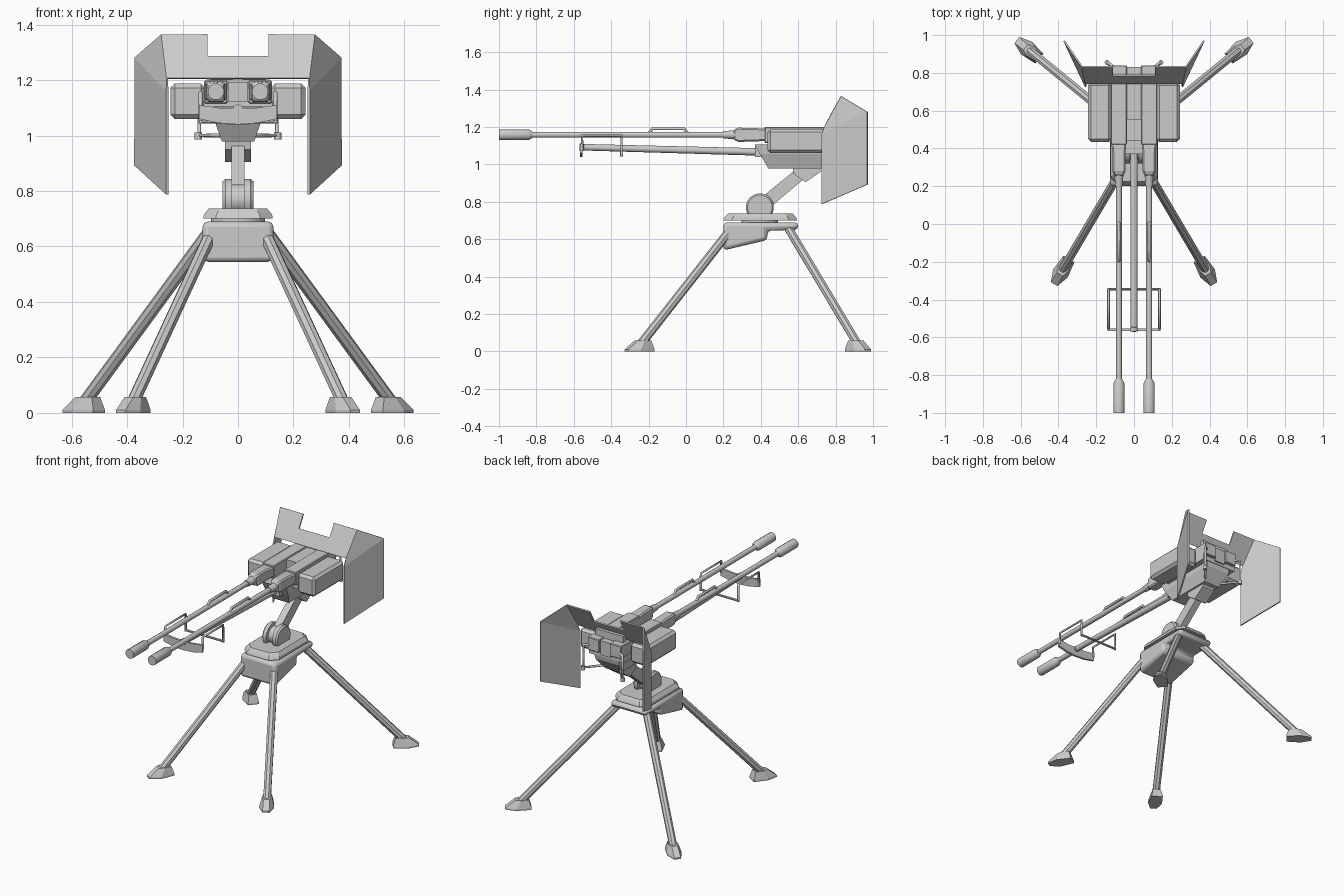
import bpy, bmesh, math
from mathutils import Vector

if "Cube" in bpy.data.objects:
    bpy.data.objects.remove(bpy.data.objects["Cube"])


def finish(name, bm, smooth=None, bevel=0, segs=1):
    bmesh.ops.recalc_face_normals(bm, faces=bm.faces)
    me = bpy.data.meshes.new(name)
    bm.to_mesh(me)
    bm.free()
    ob = bpy.data.objects.new(name, me)
    bpy.context.collection.objects.link(ob)
    if bevel:
        m = ob.modifiers.new("Bevel", 'BEVEL')
        m.width, m.segments, m.limit_method = bevel, segs, 'ANGLE'
    if smooth:
        bpy.ops.object.select_all(action='DESELECT')
        ob.select_set(True)
        bpy.context.view_layer.objects.active = ob
        bpy.ops.object.shade_smooth_by_angle(angle=math.radians(smooth))
    return ob


def loft(name, rings, **kw):
    """Skin equal-length rings of points and cap both ends."""
    bm = bmesh.new()
    vs = [[bm.verts.new(p) for p in r] for r in rings]
    n = len(vs[0])
    for a, b in zip(vs, vs[1:]):
        for i in range(n):
            bm.faces.new((a[i], a[(i + 1) % n], b[(i + 1) % n], b[i]))
    bm.faces.new(vs[0][::-1])
    bm.faces.new(vs[-1])
    return finish(name, bm, **kw)


def box(name, x, y, z, **kw):
    return loft(name, [[(x[0], y[0], k), (x[1], y[0], k), (x[1], y[1], k), (x[0], y[1], k)] for k in z], **kw)


def prism(name, prof, x0, x1, **kw):
    return loft(name, [[(x, y, z) for y, z in prof] for x in (x0, x1)], **kw)


def turned(name, a, b, stations, sides=12, smooth=40):
    """Round part along a->b; stations are (fraction, radius)."""
    a, b = Vector(a), Vector(b)
    d = (b - a).normalized()
    u = d.cross(Vector((0, 0, 1)) if abs(d.z) < .95 else Vector((1, 0, 0))).normalized()
    v = d.cross(u)
    rings = [[a.lerp(b, t) + r * (math.cos(k) * u + math.sin(k) * v)
              for k in (2 * math.pi * (i + .5) / sides for i in range(sides))] for t, r in stations]
    return loft(name, rings, smooth=smooth)


def rod(name, a, b, r, sides=12):
    return turned(name, a, b, [(0, r), (1, r)], sides)


def wire(name, pts, r):
    cu = bpy.data.curves.new(name, 'CURVE')
    cu.dimensions, cu.bevel_depth, cu.bevel_resolution, cu.use_fill_caps = '3D', r, 2, True
    sp = cu.splines.new('POLY')
    sp.points.add(len(pts) - 1)
    for p, c in zip(sp.points, pts):
        p.co = (*c, 1)
    ob = bpy.data.objects.new(name, cu)
    bpy.context.collection.objects.link(ob)


def plan(hx, y0, y1, c, z):
    """Rectangle outline with chamfered corners."""
    return [(-hx + c, y0, z), (hx - c, y0, z), (hx, y0 + c, z), (hx, y1 - c, z),
            (hx - c, y1, z), (-hx + c, y1, z), (-hx, y1 - c, z), (-hx, y0 + c, z)]


# tripod-style base housing and cap
front = [(.2, .69), (.6, .69), (.6, .65), (.435, .645), (.435, .595), (.2, .54)]
prism("base_housing", front, -.128, .128, bevel=.025, segs=2, smooth=35)
loft("base_cap", [plan(.125, .2, .595, .045, .7), plan(.123, .205, .59, .045, .715),
                  plan(.105, .225, .57, .04, .737)], smooth=30)
rod("base_spindle", (0, .395, .68), (0, .395, .71), .1, 16)

# legs and feet
for s, side in ((-1, "left"), (1, "right")):
    for pos, top, bot in (("front", (.1, .23, .64), (.38, -.245, .035)),
                          ("rear", (.09, .54, .67), (.555, .92, .035))):
        t = Vector((s * top[0], *top[1:]))
        b = Vector((s * bot[0], *bot[1:]))
        rod(f"{pos}_leg_{side}", t, b, .024, 8)
        d = Vector((b.x - t.x, b.y - t.y, 0)).normalized()
        n = Vector((-d.y, d.x, 0))
        c = Vector((b.x, b.y, 0))
        base = [(-.07, .034), (.02, .044), (.085, .02)]
        lid = [(-.055, .024), (-.01, .03), (.025, .018)]

        def outline(w, z):
            pts = [(u, -h) for u, h in w] + [(u, h) for u, h in w[::-1]]
            return [c + d * u + n * h + Vector((0, 0, z)) for u, h in pts]
        loft(f"{pos}_foot_{side}", [outline(base, 0), outline(base, .01), outline(lid, .058)])

# elevation pivot, arm and mount
for s in (-1, 1):
    turned("pivot_cheek", (s * .022, .395, .77), (s * .055, .395, .77), [(0, .075), (.7, .075), (1, .066)], 20)
    box("cheek_stand", sorted((s * .024, s * .05)), (.335, .455), (.72, .77))
rod("pivot_hub", (-.025, .395, .77), (.025, .395, .77), .055, 16)
prism("pivot_arm", [(.37, .795), (.42, .745), (.67, .955), (.62, 1.0)], -.023, .023)
prism("arm_mount", [(.57, .985), (.72, .985), (.72, .96), (.64, .905), (.575, .95)], -.046, .046)

# cradle body, narrower underneath
loft("cradle_body", [[(-w, y0, z), (w, y0, z), (w, y1, z), (-w, y1, z)] for w, y0, y1, z in
                     ((.058, .44, .75, .978), (.085, .395, .81, 1.055), (.09, .37, .82, 1.105))])
box("cradle_deck", (-.125, .125), (.44, .82), (1.085, 1.125))
box("centre_block", (-.036, .036), (.55, .83), (1.1, 1.193))
box("tube_socket", (-.04, .04), (.37, .42), (1.04, 1.1))
turned("cradle_tube", (0, -.57, 1.092), (0, .55, 1.062), [(0, .02), (.02, .02), (.021, .018), (1, .021)])

# front bracket plate
arc = [(-.14, 1.11), (-.07, 1.1), (0, 1.097), (.07, 1.1), (.14, 1.11),
       (.14, 1.06), (.07, 1.045), (0, 1.04), (-.07, 1.045), (-.14, 1.06)]
loft("front_bracket", [[(x, y, z) for x, z in arc] for y in (-.567, -.553)])
rod("bracket_crossbar", (-.14, -.345, 1.05), (.14, -.345, 1.05), .007, 8)

for s, side in ((-1, "left"), (1, "right")):
    x = s * .08
    # barrel, muzzle, neck and receiver
    rod(f"barrel_{side}", (x, -.9, 1.158), (x, .3, 1.158), .016)
    turned(f"muzzle_{side}", (x, -1, 1.158), (x, -.82, 1.158),
           [(0, .02), (.0, .03), (.88, .03), (1, .017)], 12)
    turned(f"barrel_collar_{side}", (x, .2, 1.158), (x, .3, 1.158), [(0, .02), (.5, .024), (1, .034)], 12)
    loft(f"receiver_neck_{side}", [[(x - w, y, 1.158 - h), (x + w, y, 1.158 - h),
                                    (x + w, y, 1.158 + h), (x - w, y, 1.158 + h)]
                                   for y, w, h in ((.255, .025, .028), (.28, .034, .038), (.37, .034, .036),
                                                   (.43, .04, .032))], bevel=.008)
    box(f"receiver_{side}", (x - .042, x + .042), (.42, .84), (1.115, 1.199), bevel=.004)
    wire(f"barrel_grip_{side}", [(x, -.2, 1.165), (x, -.18, 1.19), (x, -.01, 1.19), (x, .01, 1.165)], .008)
    # ammunition box
    x0, x1 = sorted((s * .118, s * .244))
    box(f"ammo_box_{side}", (x0, x1), (.435, .75), (1.06, 1.188), bevel=.016)
    # front loop rail and rear hand grip
    gx = s * .135
    wire(f"front_loop_{side}", [(gx, -.345, 1.043), (gx, -.345, 1.155), (gx, -.555, 1.155), (gx, -.555, 1.08)], .007)
    wire(f"hand_grip_{side}", [(s * .06, .76, 1.0), (s * .14, .855, 1.0), (s * .14, .855, 1.15),
                               (s * .09, .82, 1.15)], .008)
    rod(f"grip_foot_{side}", (s * .143, .855, .985), (s * .143, .855, 1.01), .013, 10)

# folded shield: mirrored half sheet, thickened
bm = bmesh.new()
P = [(0, .745, 1.205), (.11, .745, 1.205), (.255, .745, 1.205), (.255, .726, 1.16), (.255, .726, .787),
     (.37, .97, .892), (.37, .97, 1.28), (.275, .832, 1.363), (.11, .832, 1.363), (.11, .788, 1.285),
     (0, .788, 1.285)]
v = [bm.verts.new(p) for p in P]
for f in ((0, 1, 9, 10), (1, 2, 7, 8, 9), (2, 3, 6, 7), (3, 4, 5, 6)):
    bm.faces.new([v[i] for i in f])
shield = finish("shield", bm)
m = shield.modifiers.new("Mirror", 'MIRROR')
m.use_clip = True
m = shield.modifiers.new("Thickness", 'SOLIDIFY')
m.thickness, m.offset = .009, 0
for y, z in ((.775, 1.17),):
    box("shield_bracket", (-.1, .1), (y - .015, y + .015), (z, 1.24))
